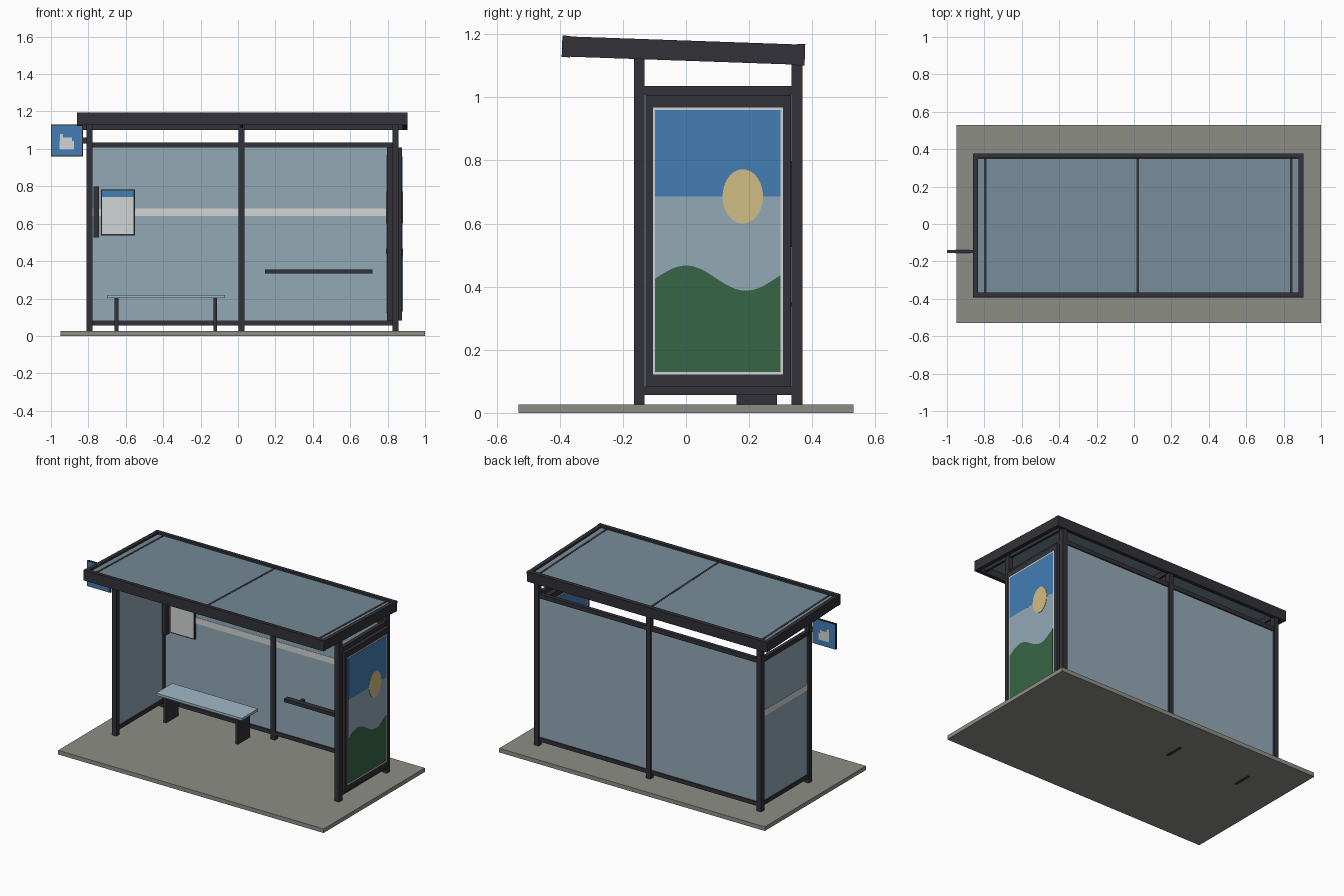
import bpy, bmesh, math
from mathutils import Matrix

cube = bpy.data.objects.get("Cube")
if cube:
    bpy.data.objects.remove(cube)


def material(name, r, g, b):
    m = bpy.data.materials.new(name)
    m.use_nodes = True
    m.diffuse_color = (r, g, b, 1)
    m.node_tree.nodes["Principled BSDF"].inputs["Base Color"].default_value = (r, g, b, 1)
    return m


DARK = material("dark metal", 0.032, 0.031, 0.040)
GLASS = material("wall glass", 0.29, 0.40, 0.47)
ROOF = material("roof glass", 0.18, 0.26, 0.32)
SEAT = material("seat blue grey", 0.35, 0.48, 0.57)
CONCRETE = material("concrete", 0.27, 0.27, 0.245)
WHITE = material("white", 0.64, 0.66, 0.66)
BLUE = material("blue", 0.058, 0.205, 0.46)
GREEN = material("green", 0.038, 0.13, 0.063)
GOLD = material("gold", 0.64, 0.51, 0.23)


def finish(name, bm, mat):
    bmesh.ops.recalc_face_normals(bm, faces=bm.faces)
    me = bpy.data.meshes.new(name)
    bm.to_mesh(me)
    bm.free()
    me.materials.append(mat)
    ob = bpy.data.objects.new(name, me)
    bpy.context.collection.objects.link(ob)
    return ob


def box(name, mat, x, y, z):
    """Box given by its (low, high) range on each axis."""
    bm = bmesh.new()
    bmesh.ops.create_cube(bm, size=1)
    for v in bm.verts:
        v.co = [r[0] if c < 0 else r[1] for c, r in zip(v.co, (x, y, z))]
    return finish(name, bm, mat)


def plate(name, mat, outline, x0, x1):
    """Outline in (y, z) extruded along x."""
    bm = bmesh.new()
    face = bm.faces.new([bm.verts.new((x0, y, z)) for y, z in outline])
    ext = bmesh.ops.extrude_face_region(bm, geom=[face])["geom"]
    for v in ext:
        if isinstance(v, bmesh.types.BMVert):
            v.co.x = x1
    return finish(name, bm, mat)


# Ground slab
box("ground_slab", CONCRETE, (-0.95, 1.0), (-0.53, 0.53), (0, 0.027))

# Posts
LEFT, MID, RIGHT = (-0.81, -0.777), (0.003, 0.036), (0.825, 0.858)
FRONT, BACK = (-0.165, -0.131), (0.335, 0.369)
for side, px in (("right", LEFT), ("left", RIGHT)):
    box(f"front_post_{side}", DARK, px, FRONT, (0.02, 1.14))
    box(f"back_post_{side}", DARK, px, BACK, (0.02, 1.125))
box("back_post_middle", DARK, MID, BACK, (0.02, 1.125))

# Wall rails
LOW, HIGH = (0.057, 0.083), (1.007, 1.035)
for level, rz in (("bottom", LOW), ("top", HIGH)):
    for i, (a, b) in enumerate(((LEFT, MID), (MID, RIGHT))):
        box(f"back_{level}_rail_{i + 1}", DARK, (a[1], b[0]), (0.339, 0.365), rz)
    for side, px in (("right", LEFT), ("left", RIGHT)):
        box(f"{side}_{level}_rail", DARK, (px[0] + 0.004, px[1] - 0.004), (FRONT[1], BACK[0]), rz)

# Glass walls, each with a safety stripe on one face
GZ, SZ = (LOW[1], HIGH[0]), (0.641, 0.681)
for i, (a, b) in enumerate(((LEFT, MID), (MID, RIGHT))):
    box(f"back_glass_{i + 1}", GLASS, (a[1], b[0]), (0.347, 0.357), GZ)
    box(f"back_stripe_{i + 1}", WHITE, (a[1], b[0]), (0.345, 0.347), SZ)
box("side_glass", GLASS, (-0.798, -0.789), (FRONT[1], BACK[0]), GZ)
box("side_stripe", WHITE, (-0.80, -0.798), (FRONT[1], BACK[0]), SZ)

# Advertising case with a poster on both faces
box("poster_case", DARK, (0.797, 0.876), (-0.129, 0.333), (0.083, 1.007))


def poster(name, face, way, mirror):
    def layer(part, mat, outline, depth):
        pts = [(0.2 - y if mirror else y, z) for y, z in outline]
        plate(f"{name}_{part}", mat, pts, face, face + way * depth)

    def rect(y0, y1, z0, z1):
        return [(y0, z0), (y1, z0), (y1, z1), (y0, z1)]

    layer("border", WHITE, rect(-0.105, 0.307, 0.122, 0.968), 0.002)
    layer("haze", GLASS, rect(-0.099, 0.3, 0.13, 0.69), 0.0035)
    layer("sky", BLUE, rect(-0.099, 0.3, 0.685, 0.96), 0.0036)
    ys = [0.3 - 0.399 * i / 28 for i in range(29)]
    hills = [(y, 0.427 + 0.04 * math.cos(math.pi * y / 0.19)) for y in ys]
    layer("hills", GREEN, [(-0.099, 0.13), (0.3, 0.13)] + hills, 0.005)
    turn = [math.tau * i / 36 for i in range(36)]
    sun = [(0.18 + 0.064 * math.cos(t), 0.686 + 0.086 * math.sin(t)) for t in turn]
    layer("sun", GOLD, sun, 0.0055)


poster("outer_poster", 0.876, 1, False)
poster("inner_poster", 0.797, -1, True)

# Bench
box("bench_seat", SEAT, (-0.70, -0.07), (0.14, 0.31), (0.202, 0.218))
for i, cx in enumerate((-0.65, -0.122)):
    box(f"bench_leg_{i + 1}", DARK, (cx - 0.01, cx + 0.01), (0.16, 0.288), (-0.0, 0.202))
    box(f"bench_foot_{i + 1}", DARK, (cx - 0.01, cx + 0.01), (0.16, 0.288), (-0.001, 0.03))

# Leaning rail on the back wall
box("lean_rail", DARK, (0.145, 0.72), (0.275, 0.312), (0.333, 0.355))
for i, cx in enumerate((0.24, 0.625)):
    box(f"lean_bracket_{i + 1}", DARK, (cx - 0.01, cx + 0.01), (0.312, 0.347), (0.337, 0.351))

# Timetable board and the narrow case beside it
box("timetable_frame", DARK, (-0.732, -0.552), (0.332, 0.346), (0.538, 0.783))
box("timetable_sheet", WHITE, (-0.726, -0.558), (0.33, 0.332), (0.545, 0.777))
box("timetable_header", BLUE, (-0.726, -0.558), (0.3285, 0.33), (0.743, 0.777))
box("narrow_case", DARK, (-0.772, -0.744), (0.305, 0.345), (0.525, 0.798))

# Stop sign on a bracket
box("sign_bracket", DARK, (-0.835, -0.805), (-0.153, -0.141), (1.03, 1.062))
box("sign_board", DARK, (-1.0, -0.83), (-0.153, -0.141), (0.96, 1.13))
for side, face, way in (("front", -0.153, -1), ("back", -0.141, 1)):
    def layer(part, mat, x, z, depth):
        box(f"sign_{side}_{part}", mat, x, sorted((face, face + way * depth)), z)
    layer("panel", BLUE, (-0.996, -0.834), (0.964, 1.126), 0.002)
    layer("symbol_body", WHITE, (-0.954, -0.878), (0.997, 1.043), 0.0035)
    layer("symbol_top", WHITE, (-0.945, -0.888), (1.043, 1.062), 0.0035)
    layer("symbol_corner", WHITE, (-0.952, -0.935), (1.043, 1.08), 0.0034)

# Sloping roof, built level around its centre and then tilted
RX, RY, H = (-0.86, 0.905), (-0.385, 0.385), 0.034
W = 0.026
roof = [
    box("roof_front_beam", DARK, RX, (RY[0], RY[0] + W), (-H, H)),
    box("roof_back_beam", DARK, RX, (RY[1] - W, RY[1]), (-H, H)),
    box("roof_panel", ROOF, (RX[0] + W, RX[1] - W), (RY[0] + W, RY[1] - W), (0.010, 0.020)),
]
for side, x0 in (("right", RX[0]), ("left", RX[1] - W)):
    roof.append(box(f"roof_{side}_beam", DARK, (x0, x0 + W), (RY[0] + W, RY[1] - W), (-H + 0.002, H - 0.002)))
for i, cx in enumerate((-0.795, 0.02, 0.84)):
    roof.append(box(f"roof_rafter_{i + 1}", DARK, (cx - 0.007, cx + 0.007),
                    (RY[0] + W, RY[1] - W), (-0.025, 0.0215)))
tilt = Matrix.Translation((0, -0.008, 1.148)) @ Matrix.Rotation(-0.035, 4, "X")
for ob in roof:
    ob.data.transform(tilt)
